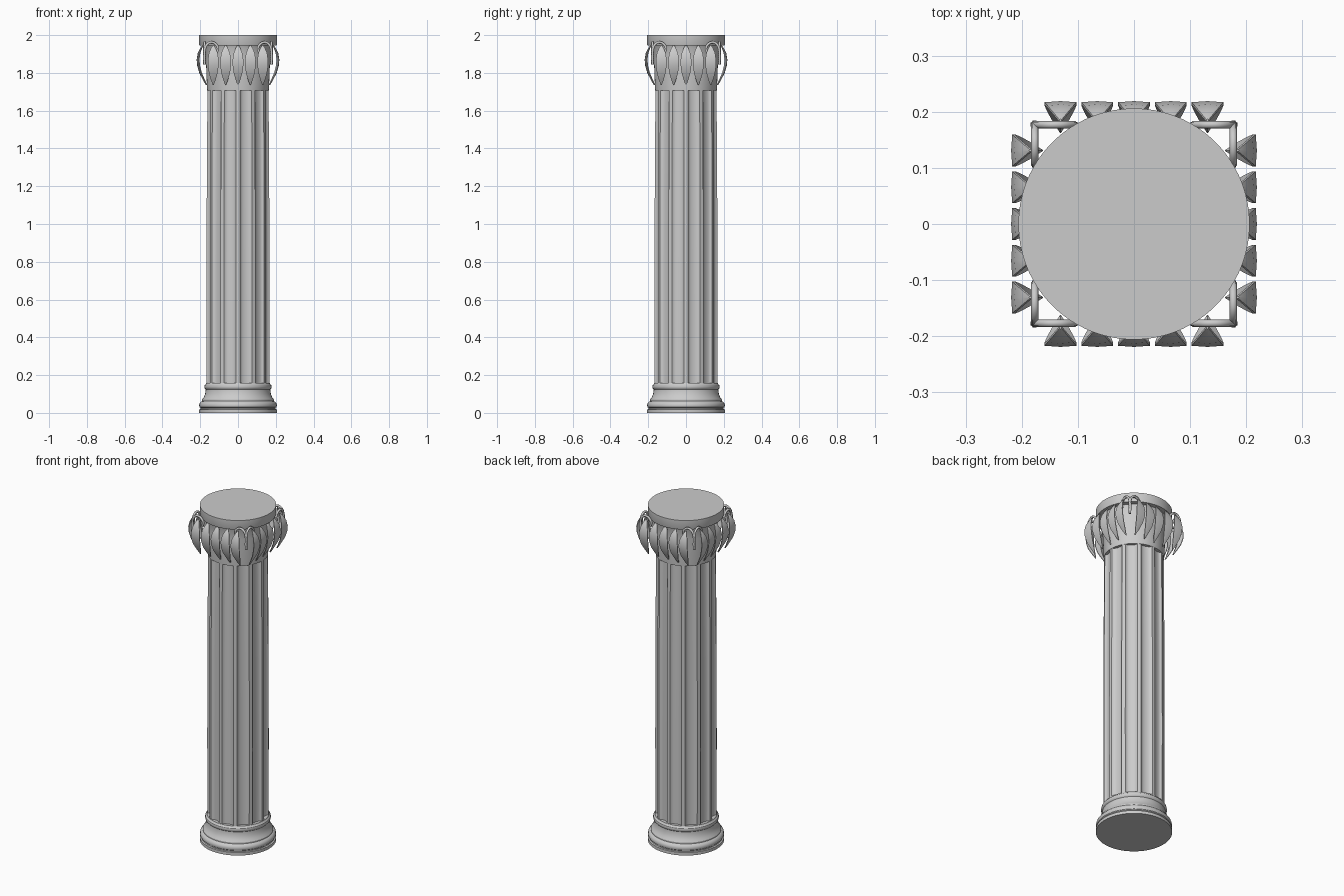
import bpy, bmesh
from math import sin, cos, pi, radians

if "Cube" in bpy.data.objects:
    bpy.data.objects.remove(bpy.data.objects["Cube"])


def finish(name, bm, smooth=True):
    bmesh.ops.recalc_face_normals(bm, faces=bm.faces)
    me = bpy.data.meshes.new(name)
    bm.to_mesh(me)
    bm.free()
    ob = bpy.data.objects.new(name, me)
    bpy.context.collection.objects.link(ob)
    if smooth:
        bpy.ops.object.select_all(action='DESELECT')
        bpy.context.view_layer.objects.active = ob
        ob.select_set(True)
        bpy.ops.object.shade_smooth_by_angle(angle=radians(32))
    return ob


def loft(name, rings):
    """Bridge closed rings of points and cap both ends."""
    bm = bmesh.new()
    rows = [[bm.verts.new(p) for p in ring] for ring in rings]
    n = len(rows[0])
    for a, b in zip(rows, rows[1:]):
        for i in range(n):
            j = (i + 1) % n
            bm.faces.new((a[i], a[j], b[j], b[i]))
    bm.faces.new(rows[0][::-1])
    bm.faces.new(rows[-1])
    return finish(name, bm)


def lathe(name, profile, n=72):
    return loft(name, [[(r * cos(2 * pi * i / n), r * sin(2 * pi * i / n), z)
                        for i in range(n)] for r, z in profile])


# Moulded base
lathe("base", [(0.206, 0), (0.206, 0.018), (0.198, 0.02), (0.198, 0.026),
               (0.203, 0.03), (0.206, 0.04), (0.203, 0.051), (0.196, 0.059),
               (0.19, 0.062), (0.19, 0.07), (0.181, 0.083), (0.174, 0.1),
               (0.171, 0.12), (0.171, 0.125), (0.176, 0.13), (0.178, 0.138),
               (0.176, 0.147), (0.17, 0.152), (0.168, 0.158)])

# Fluted shaft: twelve hollows separated by narrow flat ridges
FLUTES, STEPS = 12, 10
section = []
for k in range(FLUTES):
    a0 = 2 * pi * k / FLUTES
    for s in range(STEPS + 1):
        t = s / STEPS
        a = a0 + radians(3.5 + 23 * t)
        section.append((a, 0.017 * (1 - (2 * t - 1) ** 2) ** 0.5))
shaft_rings = []
for z, r in ((0.155, 0.166), (0.6, 0.1665), (1.1, 0.166), (1.712, 0.162)):
    shaft_rings.append([((r - d) * cos(a), (r - d) * sin(a), z) for a, d in section])
loft("fluted_shaft", shaft_rings)

# Capital bell and round top slab
lathe("capital_bell", [(0.163, 1.708), (0.165, 1.74), (0.167, 1.80),
                       (0.17, 1.87), (0.172, 1.93), (0.18, 1.95)])
lathe("top_slab", [(0.204, 1.945), (0.206, 1.95), (0.206, 2.0)])

# Curved pointed leaves, five on each of four sides
leaf_arc = [(0.168, 1.735), (0.185, 1.765), (0.203, 1.80), (0.214, 1.838),
            (0.217, 1.87), (0.211, 1.905), (0.198, 1.932), (0.186, 1.947)]
widths = [0.002, 0.013, 0.023, 0.028, 0.0285, 0.023, 0.012, 0.002]


def add_leaf(bm, x):
    rows = []
    for (d, z), w in zip(leaf_arc, widths):
        back = 0.003 + 0.25 * w
        pts = [(x - w, -d), (x, -d - 0.002), (x + w, -d),
               (x + w, -d + 0.004), (x, -d + back + 0.003), (x - w, -d + 0.004)]
        rows.append([bm.verts.new((px, py, z)) for px, py in pts])
    for a, b in zip(rows, rows[1:]):
        for i in range(6):
            j = (i + 1) % 6
            bm.faces.new((a[i], a[j], b[j], b[i]))
    bm.faces.new(rows[0][::-1])
    bm.faces.new(rows[-1])


for side in range(4):
    bm = bmesh.new()
    for i in range(-2, 3):
        add_leaf(bm, i * 0.0655)
    leaves = finish(f"leaf_row_{side + 1}", bm)
    leaves.rotation_euler.z = side * pi / 2

# Hooked tendrils: each corner stem splits into a hook along both faces
hook = [(0.177, 1.845), (0.178, 1.89), (0.174, 1.93), (0.16, 1.955),
        (0.138, 1.962), (0.116, 1.95), (0.106, 1.928), (0.112, 1.91)]
for side in range(4):
    cu = bpy.data.curves.new("corner_tendrils", 'CURVE')
    cu.dimensions = '3D'
    cu.bevel_depth = 0.007
    cu.bevel_resolution = 1
    cu.resolution_u = 4
    cu.use_fill_caps = True
    for m in (-1, 1):
        sp = cu.splines.new('BEZIER')
        sp.bezier_points.add(len(hook) - 1)
        for bp, (x, z) in zip(sp.bezier_points, hook):
            bp.co = (m * x, -0.177, z)
            bp.handle_left_type = bp.handle_right_type = 'AUTO'
    ob = bpy.data.objects.new(f"corner_tendrils_{side + 1}", cu)
    ob.rotation_euler.z = side * pi / 2
    bpy.context.collection.objects.link(ob)
